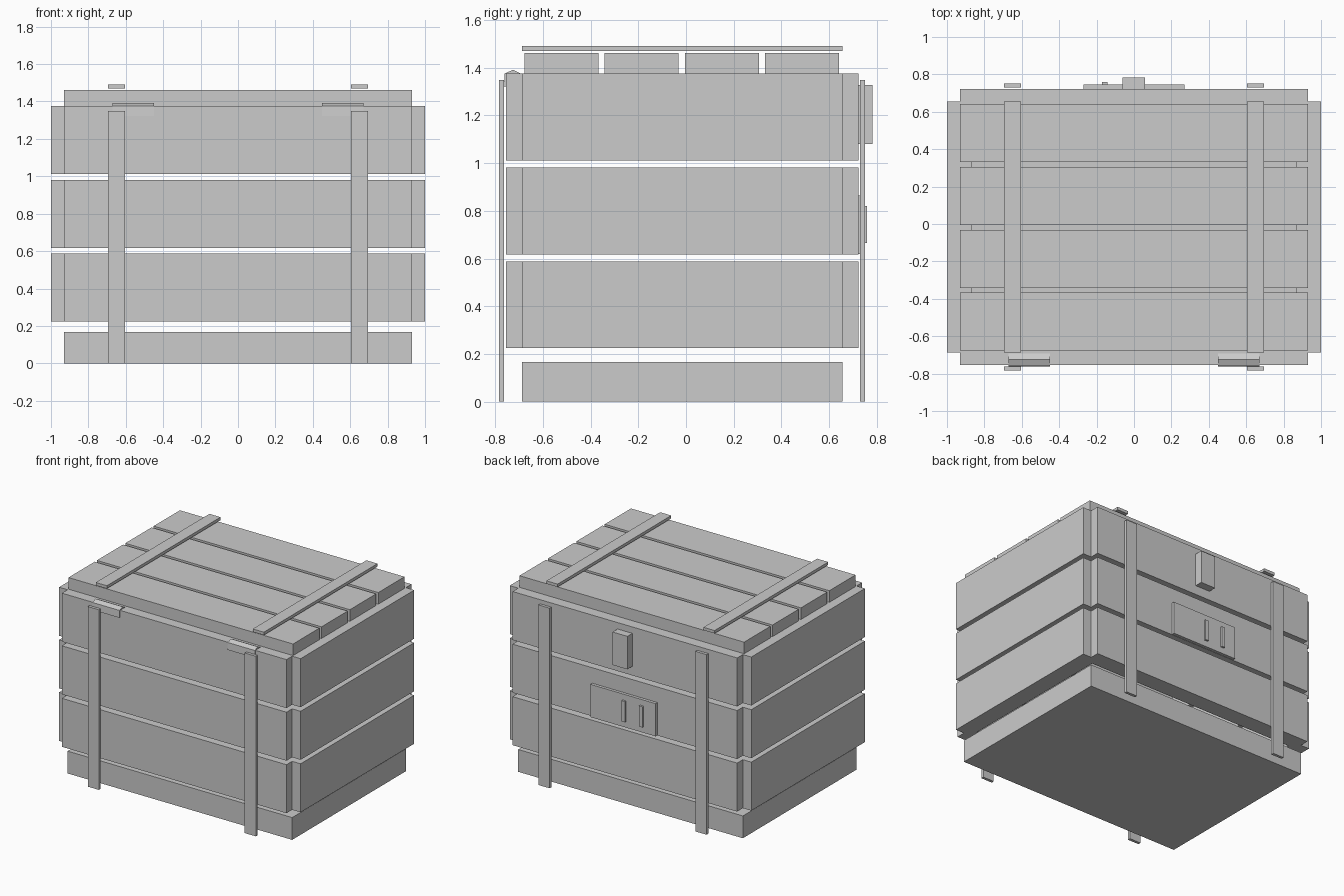
import bpy, bmesh
from mathutils import Vector

if "Cube" in bpy.data.objects:
    bpy.data.objects.remove(bpy.data.objects["Cube"])


def prism(name, pts, axis, lo, hi):
    """Extrude a closed profile along an axis: 'z' takes (x, y), 'x' takes (y, z)."""
    bm = bmesh.new()
    vs = [bm.verts.new((a, b, lo) if axis == 'z' else (lo, a, b)) for a, b in pts]
    face = bm.faces.new(vs)
    ext = bmesh.ops.extrude_face_region(bm, geom=[face])
    d = Vector((0, 0, hi - lo)) if axis == 'z' else Vector((hi - lo, 0, 0))
    bmesh.ops.translate(bm, vec=d, verts=[g for g in ext['geom'] if isinstance(g, bmesh.types.BMVert)])
    bmesh.ops.recalc_face_normals(bm, faces=bm.faces)
    me = bpy.data.meshes.new(name)
    bm.to_mesh(me)
    bm.free()
    ob = bpy.data.objects.new(name, me)
    bpy.context.collection.objects.link(ob)
    return ob


def box(name, x0, x1, y0, y1, z0, z1):
    return prism(name, [(x0, y0), (x1, y0), (x1, y1), (x0, y1)], 'z', z0, z1)


YC = -0.016          # centre line of the wooden box
HX, HY = 0.93, 0.672  # half size of base and lid
T = 0.067            # step at the corners

# base block
box("base", -HX, HX, YC - HY, YC + HY, 0, 0.167)

# three courses of wall boards, with gaps between and open corners
for i, z in enumerate((0.225, 0.618, 1.012)):
    top = z + 0.363
    for s, end in ((-1, "front"), (1, "back")):
        outer, mid, inner = (YC + s * (HY + d) for d in (T, 0, -0.06))
        prism(f"{end}_board_{i + 1}",
              [(-HX, outer), (HX, outer), (HX, mid), (0.87, mid),
               (0.87, inner), (-0.87, inner), (-0.87, mid), (-HX, mid)], 'z', z, top)
    for s, side in ((-1, "left"), (1, "right")):
        xa, xb = sorted((s * 0.87, s * 1.0))
        box(f"{side}_board_{i + 1}", xa, xb, YC - HY, YC + HY, z, top)

# lid boards
for i in range(4):
    y = -0.677 + i * 0.336
    box(f"lid_board_{i + 1}", -HX, HX, y, y + 0.31, 1.375, 1.462)

# straps and front clips, one set per side
for s, side in ((-1, "left"), (1, "right")):
    x0, x1 = s * 0.65 - 0.046, s * 0.65 + 0.046
    box(f"{side}_front_strap", x0, x1, -0.783, -0.762, 0, 1.348)
    box(f"{side}_back_strap", x0, x1, 0.730, 0.751, 0, 1.348)
    box(f"{side}_lid_strap", x0, x1, YC - HY, YC + HY, 1.470, 1.492)
    c = s * 0.56
    prism(f"{side}_clip",
          [(-0.69, 1.374), (-0.725, 1.391), (-0.760, 1.376), (-0.763, 1.322),
           (-0.754, 1.322), (-0.754, 1.372)], 'x', c - 0.112, c + 0.112)

# back lock, plate and two small bars
box("lock_block", -0.062, 0.060, 0.722, 0.782, 1.08, 1.327)
box("back_plate", -0.27, 0.27, 0.722, 0.745, 0.62, 0.865)
for i, x in enumerate((-0.157, -0.012)):
    box(f"plate_bar_{i + 1}", x - 0.014, x + 0.014, 0.74, 0.759, 0.665, 0.82)
